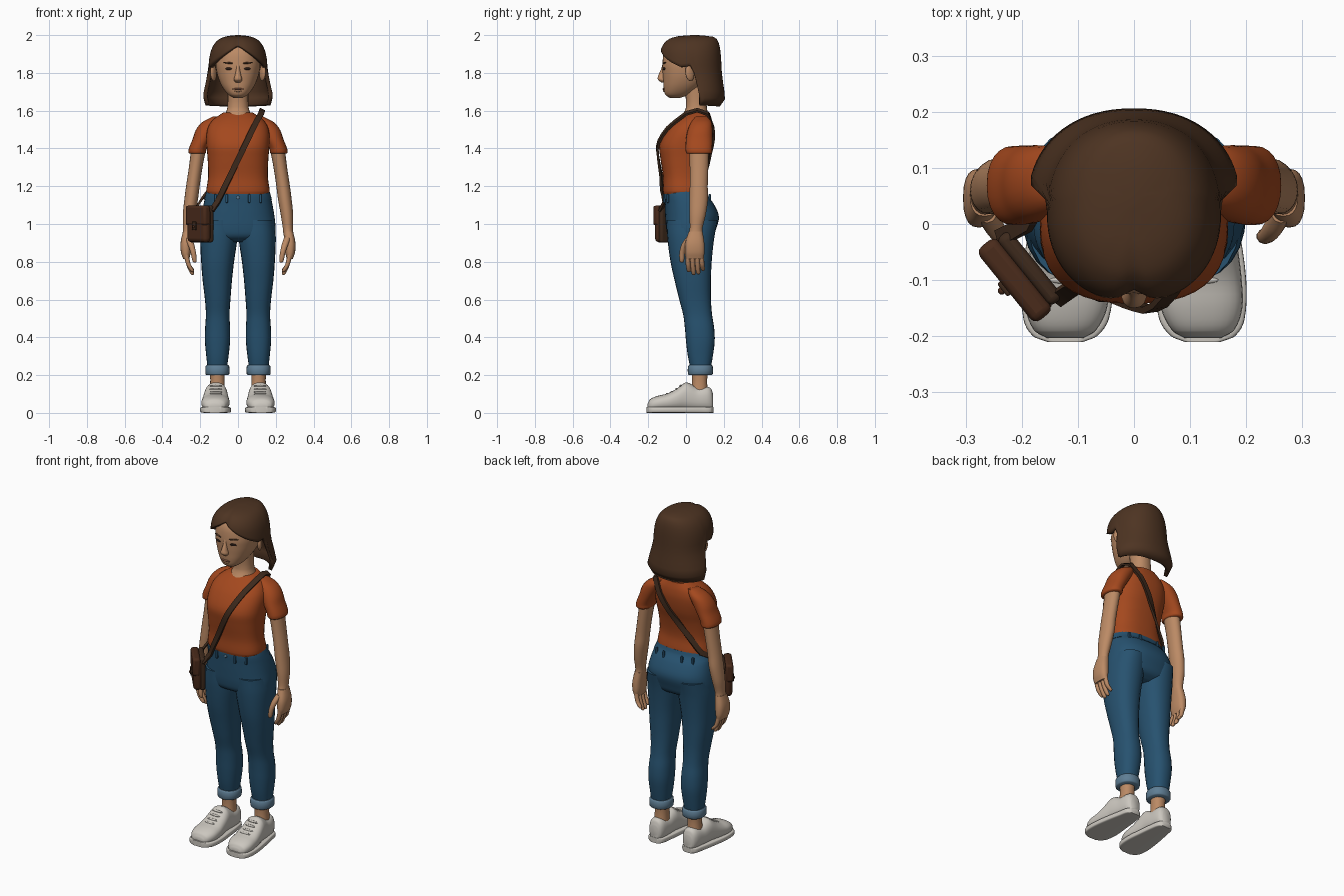
import bpy, bmesh, math
from mathutils import Vector, Matrix, Euler

if "Cube" in bpy.data.objects:
    bpy.data.objects.remove(bpy.data.objects["Cube"])


def material(name, r, g, b):
    m = bpy.data.materials.new(name)
    m.diffuse_color = (r, g, b, 1)
    m.use_nodes = True
    m.node_tree.nodes["Principled BSDF"].inputs["Base Color"].default_value = m.diffuse_color
    return m


SKIN = material("skin", 0.50, 0.255, 0.13)
SHIRT = material("rust shirt", 0.37, 0.065, 0.013)
DENIM = material("denim blue", 0.020, 0.084, 0.16)
CUFF = material("light denim", 0.115, 0.21, 0.30)
HAIR = material("brown hair", 0.075, 0.034, 0.016)
SHOE = material("off white", 0.60, 0.57, 0.52)
BAG = material("bag leather", 0.068, 0.024, 0.011)
STRAP = material("dark leather", 0.048, 0.023, 0.012)
DARK = material("dark eyes", 0.02, 0.010, 0.007)
LIPS = material("lips", 0.30, 0.12, 0.07)


def finish(name, bm, mat, recalc=True, angle=45):
    if recalc:
        bmesh.ops.recalc_face_normals(bm, faces=bm.faces[:])
    me = bpy.data.meshes.new(name)
    bm.to_mesh(me)
    bm.free()
    me.materials.append(mat)
    me.shade_smooth()
    me.set_sharp_from_angle(angle=math.radians(angle))
    ob = bpy.data.objects.new(name, me)
    bpy.context.collection.objects.link(ob)
    return ob


def spow(c, e):
    return math.copysign(abs(c) ** (2 / e), c)


def dense(rings, steps=4):
    """Smooth interpolation of rings (t, a0, a1, b0, b1) along t."""
    n = len(rings)

    def slope(i, c):
        p, q = rings[max(i - 1, 0)], rings[min(i + 1, n - 1)]
        return (q[c] - p[c]) / (q[0] - p[0])
    out = []
    for i in range(n - 1):
        p, q = rings[i], rings[i + 1]
        h = q[0] - p[0]
        for k in range(steps):
            u = k / steps
            row = [p[0] + h * u]
            for c in range(1, 5):
                row.append((2*u**3 - 3*u*u + 1) * p[c] + (u**3 - 2*u*u + u) * h * slope(i, c)
                           + (3*u*u - 2*u**3) * q[c] + (u**3 - u*u) * h * slope(i + 1, c))
            out.append(row)
    out.append(list(rings[-1]))
    return out


def extents(rows, t):
    t = min(max(t, rows[0][0]), rows[-1][0])
    for p, q in zip(rows, rows[1:]):
        if t <= q[0]:
            u = (t - p[0]) / (q[0] - p[0])
            return [p[c] + (q[c] - p[c]) * u for c in range(1, 5)]


def surface_y(rows, x, z, e, side):
    """y of a lofted body's front (side -1) or back (side 1)."""
    x0, x1, y0, y1 = extents(rows, z)
    f = min(abs(x - (x0 + x1) / 2) / ((x1 - x0) / 2), 1)
    return (y0 + y1) / 2 + side * (y1 - y0) / 2 * (1 - f ** e) ** (1 / e)


def loft(name, rings, mat, s=1, e=2.2, n=24, axis="z", steps=4):
    bm = bmesh.new()
    loops = []
    for t, a0, a1, b0, b1 in dense(rings, steps):
        loop = []
        for j in range(n):
            a = 2 * math.pi * j / n
            u = s * ((a0 + a1) / 2 + (a1 - a0) / 2 * spow(math.sin(a), e))
            v = (b0 + b1) / 2 - (b1 - b0) / 2 * spow(math.cos(a), e)
            loop.append(bm.verts.new((u, v, t) if axis == "z" else (u, t, v)))
        loops.append(loop)
    for p, q in zip(loops, loops[1:]):
        for j in range(n):
            k = (j + 1) % n
            bm.faces.new((p[j], p[k], q[k], q[j]))
    bm.faces.new(loops[0])
    bm.faces.new(loops[-1])
    return finish(name, bm, mat)


def sym(z, w, y0, y1):
    return (z, -w, w, y0, y1)


def finger(name, pts, s):
    """Tube through points (z, x, y, radius) from tip to root."""
    loft(name, [(z, x - r, x + r, y - r, y + r) for z, x, y, r in pts], SKIN, s, 2, 10, steps=3)


def blob(name, loc, size, mat, rot=(0, 0, 0)):
    bm = bmesh.new()
    bmesh.ops.create_uvsphere(bm, u_segments=16, v_segments=10, radius=1,
                              matrix=Matrix.LocRotScale(Vector(loc), Euler(rot), Vector(size)))
    return finish(name, bm, mat)


def box(name, frame, loc, size, mat, bevel):
    bm = bmesh.new()
    bmesh.ops.create_cube(bm, size=1, matrix=frame @ Matrix.LocRotScale(Vector(loc), None, Vector(size)))
    ob = finish(name, bm, mat)
    m = ob.modifiers.new("bevel", "BEVEL")
    m.width, m.segments = bevel, 3
    return ob


# Shirt body and neck
shirt = [sym(1.158, .163, -.119, .104), sym(1.175, .168, -.123, .104), sym(1.25, .158, -.122, .094),
         sym(1.35, .161, -.136, .11), sym(1.42, .167, -.14, .13), sym(1.50, .163, -.10, .141),
         sym(1.55, .135, -.055, .137), sym(1.59, .078, -.003, .125)]
loft("shirt", shirt, SHIRT, e=2.5, n=40)
loft("neck", [sym(1.55, .08, -.05, .118), sym(1.575, .07, -.022, .118), sym(1.62, .056, 0, .11),
              sym(1.74, .056, -.01, .11)], SKIN)

# Jeans seat and waistband details
seat = [sym(.905, .15, -.05, .10), sym(.93, .19, -.09, .14), sym(.97, .199, -.104, .158), sym(1.04, .193, -.11, .174),
        sym(1.11, .181, -.113, .145), sym(1.15, .171, -.115, .112), sym(1.175, .163, -.113, .102)]
loft("jeans_seat", seat, DENIM, e=2.4, n=40)
band = [(z, x0 - .003, x1 + .003, y0 - .003, y1 + .003) for z, x0, x1, y0, y1 in dense(seat) if z > 1.12]
loft("waistband", band, DENIM, e=2.4, n=40, steps=1)
for x in (-.12, -.06, .06, .12):
    for side in (-1, 1):
        y = surface_y(dense(seat), x, 1.135, 2.4, side) + side * .005
        box("belt_loop", Matrix(), (x, y, 1.135), (.014, .012, .045), DENIM, .003)
blob("waist_button", (0, -.118, 1.14), (.009, .005, .009), CUFF)

for s in (1, -1):
    # Trouser leg, turned-up cuff and ankle
    loft("trouser_leg", [(.23, .06, .16, .025, .13), (.3, .05, .168, .01, .142), (.38, .042, .175, 0, .152),
                         (.45, .042, .174, -.006, .149), (.52, .045, .17, -.015, .138), (.6, .04, .175, -.036, .132),
                         (.7, .032, .187, -.06, .132), (.8, .021, .195, -.082, .136), (.93, .003, .2, -.099, .15),
                         (1.02, .004, .192, -.104, .168)], DENIM, s, 2.3)
    loft("trouser_cuff", [(.2, .052, .166, .014, .136), (.206, .046, .172, .01, .142), (.245, .046, .172, .01, .142),
                          (.253, .052, .166, .016, .136)], CUFF, s, steps=2)
    loft("ankle", [(.09, .068, .152, .025, .118), (.16, .071, .147, .032, .112), (.22, .07, .148, .03, .115)], SKIN, s)

    # Sneaker
    outline = [(-.21, .09, .155), (-.2, .066, .18), (-.17, .045, .197), (-.1, .037, .2), (0, .046, .186),
               (.08, .055, .17), (.13, .066, .158), (.145, .085, .138)]
    loft("shoe_sole", [(y, a, b, 0, .032) for y, a, b in outline], SHOE, s, 6, 32, "y")
    loft("shoe_upper", [(-.203, .09, .155, .015, .05), (-.19, .068, .178, .01, .072), (-.15, .048, .193, .01, .09),
                        (-.1, .045, .192, .01, .102), (-.05, .05, .186, .01, .128), (-.005, .055, .178, .01, .16),
                        (.02, .057, .174, .01, .156), (.06, .059, .167, .01, .136), (.11, .063, .16, .01, .139),
                        (.133, .072, .15, .01, .128), (.143, .085, .138, .015, .1)], SHOE, s, 2.4, 28, "y")
    for y, z in ((-.1, .1), (-.075, .111), (-.05, .126), (-.028, .143)):
        blob("shoelace", (s * .117, y, z), (.034, .007, .006), SHOE)

    # Sleeve, arm, hand
    loft("sleeve", [(1.372, .176, .256, .006, .132), (1.378, .17, .262, 0, .138), (1.4, .166, .26, -.002, .139),
                    (1.45, .14, .24, .0, .14), (1.5, .11, .222, .01, .14), (1.54, .09, .188, .028, .135),
                    (1.568, .08, .135, .05, .115)], SHIRT, s)
    loft("arm", [(.95, .24, .292, .015, .088), (.98, .237, .291, .02, .088), (1.05, .226, .292, .018, .105),
                 (1.13, .212, .284, .018, .116), (1.2, .203, .275, .02, .115), (1.3, .188, .26, .02, .118),
                 (1.42, .165, .245, .015, .122)], SKIN, s, 2, 20)
    loft("palm", [(.815, .258, .29, 0, .092), (.85, .25, .302, -.006, .098), (.9, .246, .304, -.004, .097),
                  (.96, .24, .292, .014, .088)], SKIN, s, 2.5, 20)
    for y, tip in ((.008, .745), (.033, .73), (.058, .733), (.082, .752)):
        finger("finger", [(tip, .24, y + .008, .005), (tip + .008, .243, y + .007, .011),
                          (.785, .262, y + .003, .0125), (.845, .276, y, .013)], s)
    finger("thumb", [(.795, .228, -.022, .006), (.805, .23, -.022, .012), (.85, .237, -.02, .015),
                     (.895, .25, -.004, .018), (.93, .262, .02, .018)], s)

    # Ear
    blob("ear", (s * .13, .02, 1.8), (.013, .026, .044), SKIN, (.15, 0, s * .5))

# Head and nose
head = [sym(1.668, .025, -.088, -.03), sym(1.685, .052, -.11, .02), sym(1.72, .08, -.118, .07),
        sym(1.76, .1, -.121, .11), sym(1.8, .112, -.124, .135), sym(1.85, .118, -.125, .145),
        sym(1.92, .107, -.112, .14), sym(1.965, .07, -.07, .12)]
loft("head", head, SKIN, e=2.3, n=36)
loft("nose", [sym(1.75, .014, -.132, -.1), sym(1.764, .023, -.149, -.1), sym(1.785, .017, -.147, -.1),
              sym(1.82, .011, -.132, -.1), sym(1.85, .013, -.124, -.1)], SKIN, n=14)


def face_y(x, z):
    return surface_y(dense(head), x, z, 2.3, -1)


# Eyes, brows and mouth
for s in (1, -1):
    blob("eye", (s * .05, face_y(.05, 1.822), 1.822), (.019, .005, .007), DARK, (0, 0, s * .3))
    blob("brow", (s * .052, face_y(.052, 1.853), 1.853), (.028, .005, .005), HAIR, (0, s * -.1, s * .3))
blob("mouth", (0, face_y(0, 1.715) - .001, 1.715), (.03, .006, .005), LIPS)
blob("lower_lip", (0, face_y(0, 1.705), 1.705), (.02, .006, .006), SKIN)

# Bobbed hair: shell whose lower edge follows a hairline (degrees from front, height)
hair = dense([sym(1.62, .174, -.13, .178), sym(1.66, .19, -.135, .206), sym(1.72, .178, -.14, .2),
              sym(1.8, .158, -.14, .19), sym(1.87, .153, -.142, .186), sym(1.93, .138, -.135, .18),
              sym(1.975, .105, -.1, .165), sym(1.994, .06, -.045, .135), sym(2.0, .01, .03, .06)])
LINE = [(0, 1.945), (15, 1.92), (35, 1.885), (55, 1.855), (75, 1.83), (86, 1.835), (92, 1.84), (97, 1.77),
        (101, 1.66), (105, 1.628), (180, 1.62)]


def hairline(deg):
    for p, q in zip(LINE, LINE[1:]):
        if deg <= q[0]:
            return p[1] + (q[1] - p[1]) * (deg - p[0]) / (q[0] - p[0])


bm = bmesh.new()
N, K = 72, 16
grid = []
for k in range(K + 1):
    row = []
    for j in range(N):
        deg = 360 * j / N
        near = min(deg, 360 - deg)
        a = math.radians(deg)
        zb = hairline(near)
        z = zb + (2.0 - zb) * (1 - (1 - k / K) ** 1.8)
        x0, x1, y0, y1 = extents(hair, z)
        r = 1 - .07 * math.exp(-(near / 8) ** 2)  # centre parting
        row.append(bm.verts.new((x1 * r * spow(math.sin(a), 2.2),
                                 (y0 + y1) / 2 - (y1 - y0) / 2 * r * spow(math.cos(a), 2.2), z)))
    grid.append(row)
for p, q in zip(grid, grid[1:]):
    for j in range(N):
        i = (j + 1) % N
        bm.faces.new((p[j], p[i], q[i], q[j]))
bm.faces.new(grid[-1])
ob = finish("hair", bm, HAIR, recalc=False, angle=60)
m = ob.modifiers.new("thickness", "SOLIDIFY")
m.thickness, m.offset = .02, -1

# Strap across chest and back, following the shirt
rows = dense(shirt)
path = [Vector((-.14, -.135, 1.07))]
for i in range(13):
    x, z = -.107 + .203 * i / 12, 1.12 + .42 * i / 12
    path.append(Vector((x, surface_y(rows, x, z, 2.5, -1) - .011, z)))
path += [Vector((.122, .0, 1.585)), Vector((.128, .06, 1.603)), Vector((.122, .115, 1.583))]
for i in range(13):
    x, z = .096 - .245 * i / 12, 1.54 - .36 * i / 12
    path.append(Vector((x, surface_y(rows, x, z, 2.5, 1) + .011, z)))
path += [Vector((-.19, .0, 1.135)), Vector((-.24, -.025, 1.06))]
bm = bmesh.new()
loops = []
for i, p in enumerate(path):
    t = (path[min(i + 1, len(path) - 1)] - path[max(i - 1, 0)]).normalized()
    out = Vector((p.x, p.y - .05, max(0, p.z - 1.4) * 1.2))
    out = (out - t * out.dot(t)).normalized()
    w = t.cross(out) * .015
    loops.append([bm.verts.new(p + w * a + out * b * .006) for a, b in ((1, 1), (-1, 1), (-1, -1), (1, -1))])
for p, q in zip(loops, loops[1:]):
    for j in range(4):
        bm.faces.new((p[j], p[(j + 1) % 4], q[(j + 1) % 4], q[j]))
bm.faces.new(loops[0])
bm.faces.new(loops[-1])
finish("bag_strap", bm, STRAP)

# Shoulder bag, turned to sit on the hip
frame = Matrix.Translation((-.2, -.09, 1.0)) @ Matrix.Rotation(math.radians(-51), 4, "Z")
box("bag_body", frame, (0, -.008, -.005), (.16, .05, .185), BAG, .022)
box("bag_back", frame, (0, .018, 0), (.155, .03, .195), STRAP, .012)
box("bag_flap", frame, (0, -.016, .045), (.168, .044, .105), BAG, .014)
box("bag_tab", frame, (0, -.04, -.01), (.03, .01, .045), STRAP, .004)
blob("bag_clasp", frame @ Vector((0, -.046, -.015)), (.007, .007, .007), BAG)
